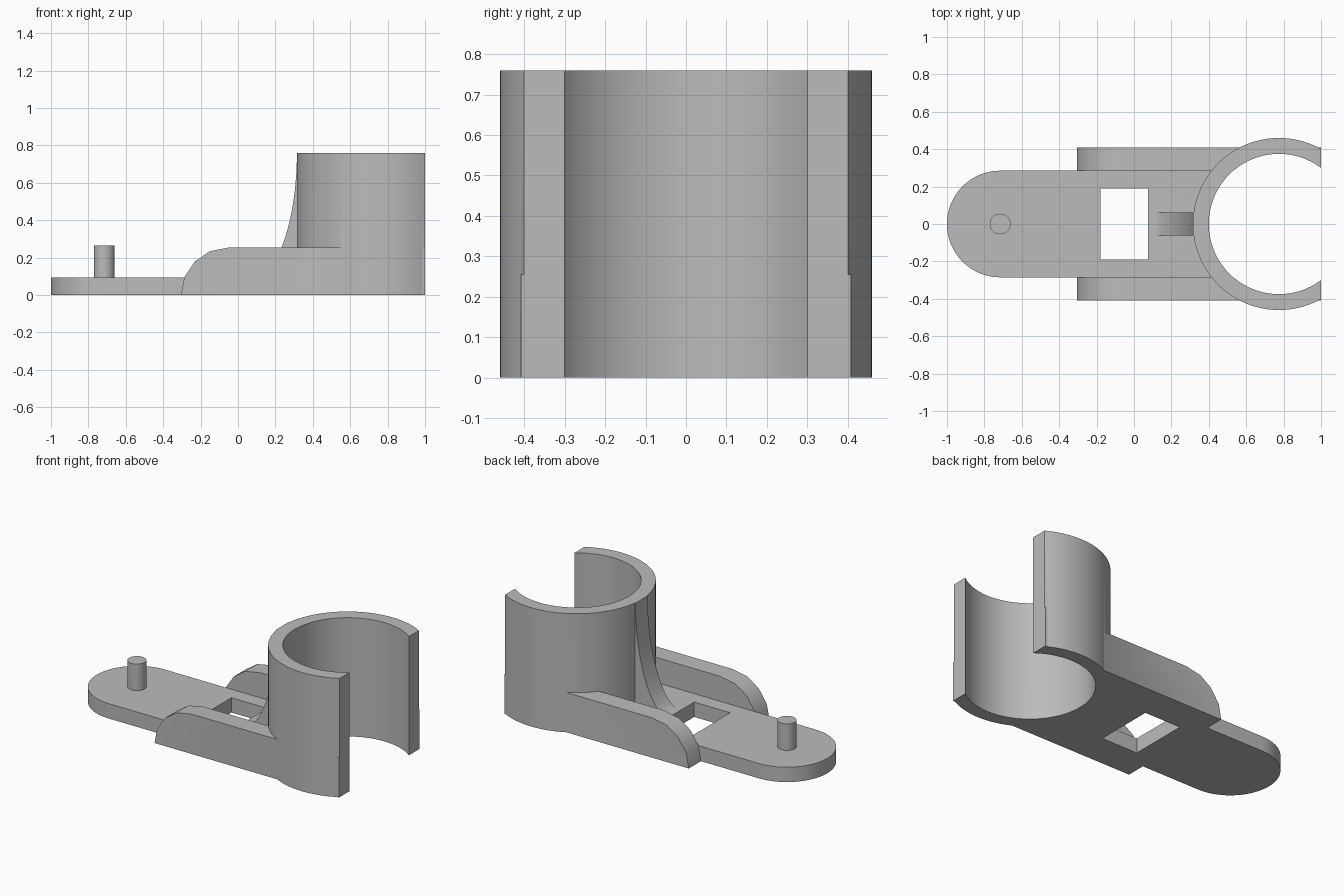
import bpy, bmesh
from math import sin, cos, pi
from mathutils import Vector

cube = bpy.data.objects.get("Cube")
if cube:
    bpy.data.objects.remove(cube, do_unlink=True)

grey = bpy.data.materials.new("matte grey")
grey.use_nodes = True
COLOUR = (0.5, 0.5, 0.5, 1)
grey.diffuse_color = COLOUR
grey.node_tree.nodes["Principled BSDF"].inputs["Base Color"].default_value = COLOUR


def prism(name, outline, lo, hi, along="z"):
    """Extrude a 2D outline: (x, y) along z, or (x, z) along y."""
    place = (lambda a, b, h: (a, b, h)) if along == "z" else (lambda a, b, h: (a, h, b))
    bm = bmesh.new()
    face = bm.faces.new([bm.verts.new(place(a, b, lo)) for a, b in outline])
    grown = bmesh.ops.extrude_face_region(bm, geom=[face])["geom"]
    bmesh.ops.translate(bm, vec=Vector(place(0, 0, hi - lo)),
                        verts=[v for v in grown if isinstance(v, bmesh.types.BMVert)])
    bmesh.ops.recalc_face_normals(bm, faces=bm.faces)
    mesh = bpy.data.meshes.new(name)
    bm.to_mesh(mesh)
    bm.free()
    mesh.materials.append(grey)
    obj = bpy.data.objects.new(name, mesh)
    bpy.context.collection.objects.link(obj)
    return obj


def arc(cx, cy, r, start=0, end=2 * pi, n=96, closed=True):
    steps = n if closed else n - 1
    return [(cx + r * cos(start + (end - start) * i / steps),
             cy + r * sin(start + (end - start) * i / steps)) for i in range(n)]


def rect(x0, x1, y0, y1):
    return [(x0, y0), (x1, y0), (x1, y1), (x0, y1)]


def combine(target, tool, operation):
    mod = target.modifiers.new(tool.name, "BOOLEAN")
    mod.operation, mod.object, mod.solver = operation, tool, "EXACT"
    bpy.context.view_layer.update()
    result = bpy.data.meshes.new_from_object(
        target.evaluated_get(bpy.context.evaluated_depsgraph_get()))
    target.modifiers.clear()
    target.data = result
    bpy.data.objects.remove(tool, do_unlink=True)


RING_X, HEIGHT, PLATE_TOP = 0.775, 0.76, 0.095
HALF, PIN_X = 0.285, -0.715

# Base plate with a rounded end
plate_outline = arc(PIN_X, 0, HALF, pi / 2, 3 * pi / 2, 48, False)
plate_outline += [(RING_X, -HALF), (RING_X, HALF)]
body = prism("clamp_bracket", plate_outline, 0, PLATE_TOP)

# Side rails with a rounded nose
rail_profile = [(-0.305, 0), (-0.287, 0.095), (-0.23, 0.18), (-0.15, 0.235),
                (-0.045, 0.255), (1.05, 0.255), (1.05, 0)]
for side, name in ((1, "left_rail"), (-1, "right_rail")):
    lo, hi = sorted((side * HALF, side * 0.408))
    combine(body, prism(name, rail_profile, lo, hi, "y"), "UNION")

# Upright ring and the concave rib that braces it
combine(body, prism("ring", arc(RING_X, 0, 0.46), 0, HEIGHT), "UNION")
rib = [(0.105 + 0.21 * sin(t) ** 1.15, HEIGHT - (HEIGHT - PLATE_TOP) * cos(t))
       for t in (i * pi / 32 for i in range(17))]
rib += [(0.36, HEIGHT), (0.36, 0.04), (0.105, 0.04)]
combine(body, prism("rib", rib, -0.062, 0.062, "y"), "UNION")

# Bore, open end and window
combine(body, prism("bore", arc(RING_X, 0, 0.375), -0.1, 1), "DIFFERENCE")
combine(body, prism("open_end", rect(1, 1.5, -1, 1), -0.1, 1), "DIFFERENCE")
combine(body, prism("window", rect(-0.18, 0.075, -0.19, 0.19), -0.1, 0.2), "DIFFERENCE")

# Locating pin
pin = prism("locating_pin", arc(PIN_X, 0, 0.055, n=32), PLATE_TOP, 0.265)

for obj in (body, pin):
    bpy.ops.object.select_all(action="DESELECT")
    obj.select_set(True)
    bpy.context.view_layer.objects.active = obj
    bpy.ops.object.shade_smooth_by_angle()
